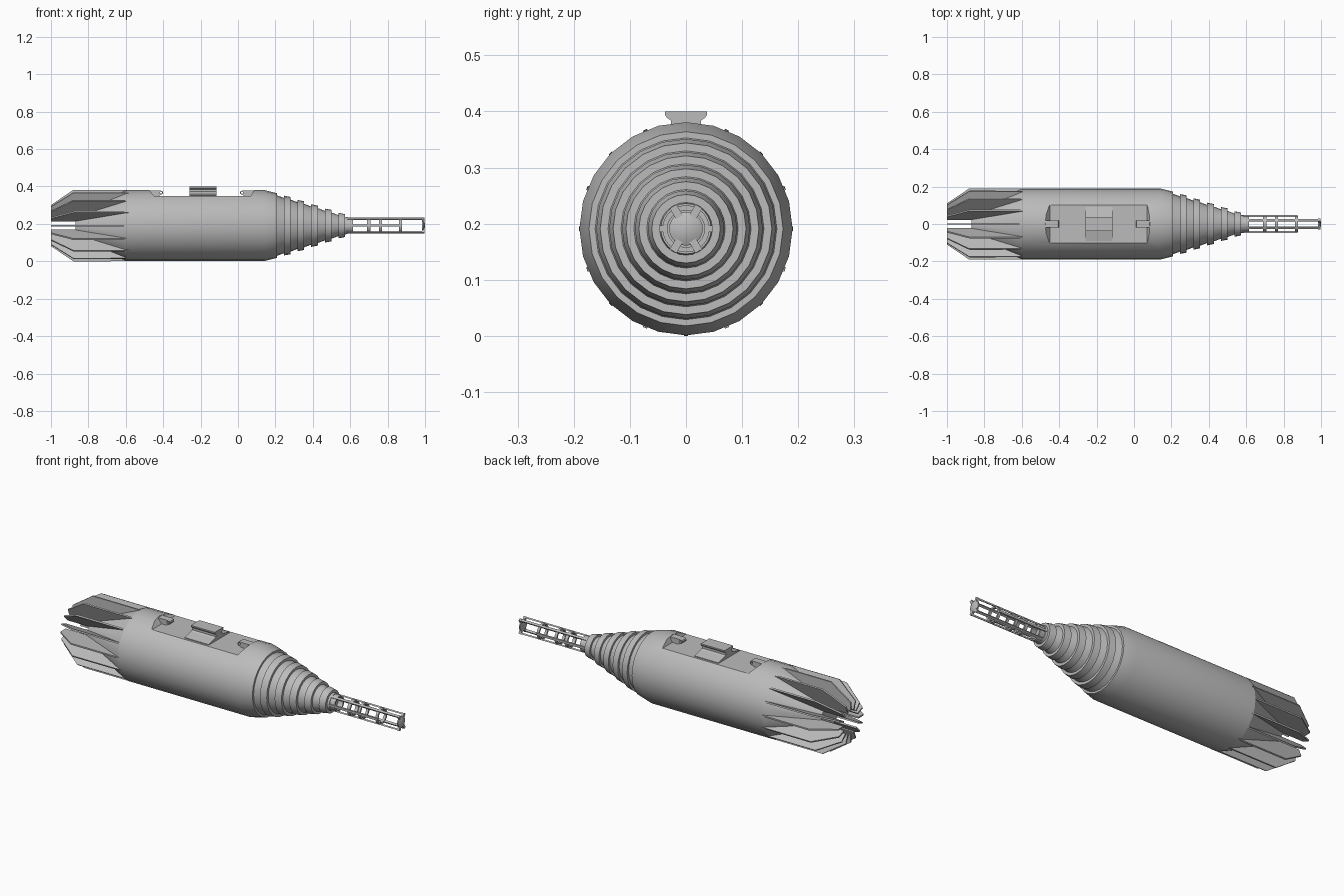
import bpy, bmesh, math
from mathutils import Matrix, Vector

if "Cube" in bpy.data.objects:
    bpy.data.objects.remove(bpy.data.objects["Cube"])

CZ = 0.191          # height of the long axis
GREY = bpy.data.materials.new("plain grey")
GREY.diffuse_color = (0.5, 0.5, 0.5, 1)
GREY.use_nodes = True
GREY.node_tree.nodes["Principled BSDF"].inputs["Base Color"].default_value = GREY.diffuse_color


def finish(name, bm, smooth=None):
    bmesh.ops.recalc_face_normals(bm, faces=bm.faces)
    me = bpy.data.meshes.new(name)
    bm.to_mesh(me)
    bm.free()
    me.materials.append(GREY)
    ob = bpy.data.objects.new(name, me)
    bpy.context.collection.objects.link(ob)
    if smooth:
        shade(me, smooth)
    return ob


def shade(me, deg):
    for p in me.polygons:
        p.use_smooth = True
    me.set_sharp_from_angle(angle=math.radians(deg))


def lathe(bm, profile, n=24, closed=False):
    """Revolve (x, r) points around the long axis."""
    rings = []
    for x, r in profile:
        if r == 0:
            rings.append([bm.verts.new((x, 0, CZ))] * n)
        else:
            rings.append([bm.verts.new((x, r * math.cos(2 * math.pi * i / n),
                                        CZ + r * math.sin(2 * math.pi * i / n))) for i in range(n)])
    pairs = list(zip(rings, rings[1:]))
    if closed:
        pairs.append((rings[-1], rings[0]))
    for a, b in pairs:
        for i in range(n):
            j = (i + 1) % n
            vs = list(dict.fromkeys((a[i], a[j], b[j], b[i])))
            bm.faces.new(vs)


def prism(bm, pts, lo, hi, place):
    """Extrude a 2D outline from lo to hi; place maps (u, v, w) to 3D."""
    a = [bm.verts.new(place(u, v, lo)) for u, v in pts]
    b = [bm.verts.new(place(u, v, hi)) for u, v in pts]
    bm.faces.new(a)
    bm.faces.new(b[::-1])
    for i in range(len(pts)):
        j = (i + 1) % len(pts)
        bm.faces.new((a[i], a[j], b[j], b[i]))


def radial(angle):
    """Place (x, radius, sideways) at an angle around the long axis."""
    c, s = math.cos(angle), math.sin(angle)
    return lambda x, r, t: (x, r * c - t * s, CZ + r * s + t * c)


def side(x, z, y):
    return (x, y, z)


def cut(ob, cutter):
    m = ob.modifiers.new("cut", 'BOOLEAN')
    m.object, m.operation, m.solver = cutter, 'DIFFERENCE', 'EXACT'
    dg = bpy.context.evaluated_depsgraph_get()
    me = bpy.data.meshes.new_from_object(ob.evaluated_get(dg))
    ob.modifiers.clear()
    ob.data = me
    bpy.data.objects.remove(cutter)


# hull: rear taper, barrel, shoulder and stepped nose cone
prof = [(-0.87, 0), (-0.87, 0.07), (-0.595, 0.19), (0.14, 0.19), (0.208, 0.173), (0.208, 0.162)]
for k in range(5):
    x, r = 0.245 + 0.073 * k, 0.160 - 0.023 * k
    prof += [(x, r - 0.012), (x, r), (x + 0.036, r - 0.007), (x + 0.036, r - 0.021)]
prof += [(0.585, 0.045), (0.585, 0)]
bm = bmesh.new()
lathe(bm, prof)
hull = finish("hull", bm)

# recess cut in the top of the hull
bm = bmesh.new()
prism(bm, [(-0.45, 0.35), (0.07, 0.35), (0.118, 0.45), (-0.53, 0.45)], -0.2, 0.2, side)
cutter = finish("recess_cutter", bm)
cutter.hide_render = True
cut(hull, cutter)
shade(hull.data, 20)

# tail fins
bm = bmesh.new()
fin = [(-0.585, 0.1905), (-0.88, 0.191), (-1.0, 0.11), (-1.0, 0.065), (-0.86, 0.065), (-0.61, 0.165)]
for k in range(16):
    prism(bm, fin, -0.004, 0.004, radial(k * math.pi / 8))
finish("tail_fins", bm)

# lifting lugs with eye holes at both ends of the recess
for name, x0, d in (("rear_lug", -0.475, 1), ("front_lug", 0.085, -1)):
    bm = bmesh.new()
    pts = [(0, 0.378), (0.062, 0.378), (0.072, 0.374), (0.075, 0.367),
           (0.072, 0.36), (0.062, 0.356), (0.045, 0.346), (0, 0.346)]
    prism(bm, [(x0 + d * u, v) for u, v in pts], -0.019, 0.019, side)
    lug = finish(name, bm)
    bm = bmesh.new()
    hole = [(x0 + d * 0.063 + 0.006 * math.cos(a * math.pi / 6), 0.367 + 0.006 * math.sin(a * math.pi / 6))
            for a in range(12)]
    prism(bm, hole, -0.05, 0.05, side)
    cutter = finish("eye_cutter", bm)
    cutter.hide_render = True
    cut(lug, cutter)

# saddle rail in the middle of the recess
half = [(0.091, 0.346), (0.091, 0.354), (0.037, 0.366), (0.027, 0.372), (0.027, 0.384),
        (0.033, 0.388), (0.037, 0.393), (0.037, 0.4)]
bm = bmesh.new()
prism(bm, half + [(-y, z) for y, z in reversed(half)], -0.26, -0.115, lambda y, z, x: (x, y, z))
finish("saddle_rail", bm)

# nose cage: six rods, the two side ones shorter
bm = bmesh.new()
for k in range(6):
    short = k % 3 == 0
    end, r1 = (0.875, 0.047) if short else (0.995, 0.045)
    prism(bm, [(0.57, 0.037), (0.57, r1), (end, r1), (end, 0.037)], -0.006, 0.006, radial(k * math.pi / 3))
finish("cage_rods", bm)

# cage rings
bm = bmesh.new()
for x, w in ((0.585, 0.03), (0.69, 0.018), (0.755, 0.014), (0.862, 0.014)):
    lathe(bm, [(x, 0.033), (x, 0.042), (x + w, 0.042), (x + w, 0.033)], closed=True)
finish("cage_rings", bm, 30)

# end disc, slightly domed, with four clips to the long rods
bm = bmesh.new()
lathe(bm, [(0.985, 0), (0.985, 0.03), (0.992, 0.03), (0.998, 0.018), (1.0, 0)])
finish("end_disc", bm, 35)
bm = bmesh.new()
for k in (1, 2, 4, 5):
    prism(bm, [(0.984, 0.024), (0.984, 0.046), (0.996, 0.046), (0.996, 0.024)], -0.007, 0.007,
          radial(k * math.pi / 3))
finish("end_clips", bm)
